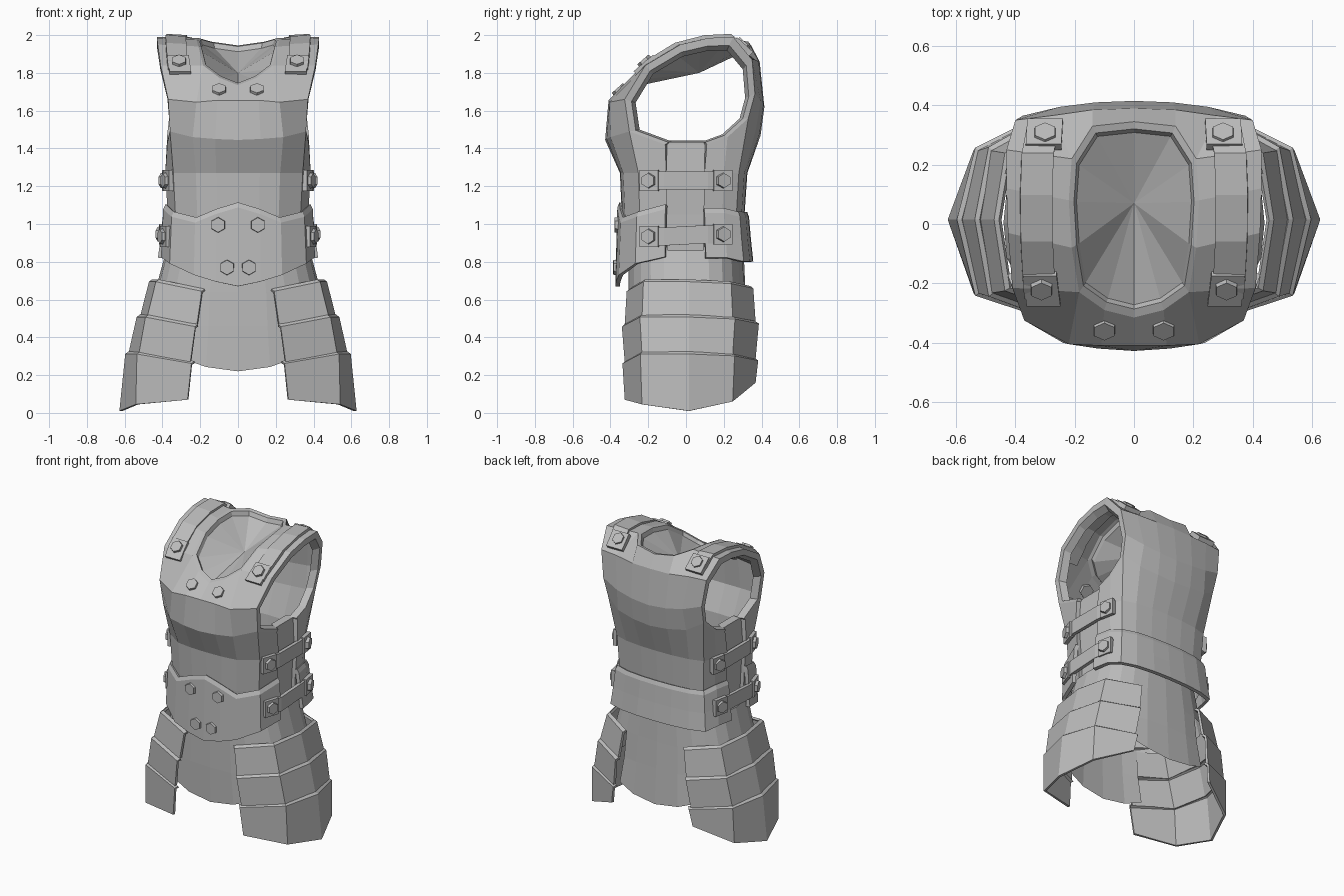
import bpy, bmesh, math
from mathutils import Vector

default_cube = bpy.data.objects.get("Cube")
if default_cube:
    bpy.data.objects.remove(default_cube)

steel = bpy.data.materials.new("grey_steel")
steel.use_nodes = True
steel.diffuse_color = (0.5, 0.5, 0.5, 1)
steel.node_tree.nodes["Principled BSDF"].inputs["Base Color"].default_value = steel.diffuse_color


def loft(bm, rows, closed=False):
    """Join neighbouring rows of points with quads."""
    grid = [[bm.verts.new(point) for point in row] for row in rows]
    count = len(rows[0])
    for lower, upper in zip(grid, grid[1:]):
        for i in range(count if closed else count - 1):
            j = (i + 1) % count
            bm.faces.new((lower[i], lower[j], upper[j], upper[i]))


def finish(bm, name, thickness=0):
    """Weld, orient, mirror and link the mesh as a flat shaded object."""
    bmesh.ops.remove_doubles(bm, verts=bm.verts, dist=0.0005)
    bmesh.ops.recalc_face_normals(bm, faces=bm.faces)
    mesh = bpy.data.meshes.new(name)
    bm.to_mesh(mesh)
    bm.free()
    mesh.materials.append(steel)
    part = bpy.data.objects.new(name, mesh)
    bpy.context.collection.objects.link(part)
    part.modifiers.new("mirror", "MIRROR").merge_threshold = 0.002
    if thickness:
        solid = part.modifiers.new("thickness", "SOLIDIFY")
        solid.thickness = thickness
        solid.offset = 0


def sheet(name, rows, thickness):
    bm = bmesh.new()
    loft(bm, rows)
    finish(bm, name, thickness)


# Half outline of the torso from front to back, with a recessed side gap
outline = [(0, -1), (.3, -.99), (.58, -.95), (.89, -.72), (1, -.3), (.93, -.3),
           (.93, .3), (1, .3), (.95, .62), (.86, .86), (.62, .95), (.31, .99), (0, 1)]


def ring(width, front, back, z):
    return [(x * width, y * (front if y < 0 else back), z) for x, y in outline]


# Control rows of the cuirass, all on the +x half
edge = [(0, -.428, 1.445), (.12, -.42, 1.45), (.24, -.4, 1.46), (.36, -.3, 1.49),
        (.375, -.11, 1.42), (.35, -.1, 1.42), (.35, .1, 1.42), (.375, .11, 1.42),
        (.375, .22, 1.46), (.365, .33, 1.56), (.26, .37, 1.5), (.13, .39, 1.48), (0, .395, 1.47)]
chest = [(0, -.41, 1.655), (.11, -.41, 1.655), (.22, -.405, 1.645), (.37, -.325, 1.66)]
neck = [(0, -.315, 1.735), (.1, -.29, 1.775), (.185, -.23, 1.84), (.21, -.08, 1.94),
        (.22, .08, 1.975), (.21, .22, 1.985), (.14, .33, 1.965), (0, .345, 1.945)]
arch = [(.41, -.215, 1.84), (.425, -.03, 1.95), (.43, .12, 1.985), (.43, .25, 1.99)]
shoulder_blade = [(.4, .35, 1.87), (.28, .365, 1.87), (.14, .385, 1.86), (0, .39, 1.86)]
upper_back = [(.375, .365, 1.69), (.25, .395, 1.65), (.13, .41, 1.63), (0, .415, 1.62)]

# Cuirass shell
bm = bmesh.new()
loft(bm, [ring(.365, .32, .3, .84), ring(.372, .34, .31, 1.05),
          ring(.385, .35, .325, 1.27), edge])
loft(bm, [edge[:4], chest])
loft(bm, [chest[:3], neck[:3]])
loft(bm, [[chest[2]] + neck[2:6] + [shoulder_blade[1]],
          [chest[3]] + arch + [shoulder_blade[0]]])
loft(bm, [neck[5:], shoulder_blade[1:]])
loft(bm, [shoulder_blade, upper_back, edge[9:]])

# Broad rolled rim of the arm hole
arm_hole = edge[3:10] + [upper_back[0], shoulder_blade[0]] + arch[::-1] + [chest[3]]


def shrink(points, centre, scale, shift):
    return [Vector(centre) + (Vector(p) - Vector(centre)) * scale + Vector(shift) for p in points]


def arm_ring(scale, inward):
    rim = shrink(arm_hole, (0, .04, 1.55), scale, (0, 0, 0))
    return [(p[0] - inward, q.y, q.z) for p, q in zip(arm_hole, rim)]


loft(bm, [arm_hole, arm_ring(.9, 0), arm_ring(.84, .045)], closed=True)

# Neck rim and the shallow lining inside it
lip = shrink(neck, (0, .04, 1.88), .92, (0, 0, 0))
lining = shrink(neck, (0, .04, 1.88), .88, (0, 0, -.025))
loft(bm, [neck, lip, lining, [(0, .07, 1.8)] * len(neck)])
bmesh.ops.dissolve_degenerate(bm, dist=0.0001, edges=bm.edges)
finish(bm, "cuirass")

# Belly and lower back plates, with a bevelled upper lip
front = ring(.385, .352, .32, 0)[:5]
top_line = (1.11, 1.075, 1.03, 1.06, 1.1)
low_line = (.67, .695, .73, .79, .825)
rows = [[(x * flare, y * flare, z - drop) for (x, y, _), z in zip(front, line)]
        for line, flare, drop in ((top_line, .97, 0), (top_line, 1, .025), (low_line, 1.03, 0))]
sheet("belly_plate", rows, .024)
back = ring(.385, .35, .322, 0)[7:]
rows = [[(x * flare, y * flare, z + (.02 if y < .2 else 0)) for x, y, _ in back]
        for z, flare in ((1.06, .97), (1.035, 1), (.92, 1.03), (.8, 1.07))]
sheet("lower_back_plate", rows, .024)

# Hip band all the way around, with a hanging skirt panel at front and back
rows = []
for width, depth, shift, z in ((.38, .305, 0, .86), (.44, .31, .005, .64),
                               (.46, .315, .01, .46), (.5, .32, .02, .22)):
    row = []
    for i in range(13):
        angle = math.pi * i / 12
        x = math.sin(angle) ** .8 * width if 0 < i < 12 else 0
        y = -math.copysign(abs(math.cos(angle)) ** .7, math.cos(angle)) * depth
        row.append((x, y + shift, z + (.8 * x * x if z < .3 else 0)))
    rows.append(row)
bm = bmesh.new()
loft(bm, rows[:2])
loft(bm, [row[:3] for row in rows[1:]])
loft(bm, [row[-3:] for row in rows[1:]])
finish(bm, "skirt")

# Three hip plates on each side, each lower one lapping over the one above
plan_y = (-.32, -.23, .015, .245, .365)
lift_top = (-.05, 0, 0, -.01, -.035)
lift_low = (-.035, 0, .005, 0, -.02)
lift_hem = (.04, .015, -.02, .03, .13)
tiers = [("upper", .69, .505, (.19, .43, .465), (.215, .475, .51), .96, .99, lift_low),
         ("middle", .503, .305, (.225, .485, .53), (.25, .52, .573), 1.04, .99, lift_low),
         ("lower", .308, .03, (.245, .53, .59), (.265, .535, .62), 1.03, .99, lift_hem)]
for label, top, low, wide_top, wide_low, deep_top, deep_low, lift in tiers:
    rows = []
    for z, (tip, corner, side), deep, rise in ((top, wide_top, deep_top, lift_top),
                                               (low, wide_low, deep_low, lift)):
        xs = (tip, corner, side, corner, tip + .04)
        rows.append([(x, y * deep, z + dz) for x, y, dz in zip(xs, plan_y, rise)])
    # Narrow bevel along the upper edge
    rows.insert(0, [(x - .014, y * .96, z + .01) for x, y, z in rows[0]])
    sheet(label + "_hip_plate", rows, .016)


def bolt(name, position, normal):
    """Six sided bolt head standing on a surface."""
    bm = bmesh.new()
    bmesh.ops.create_cone(bm, cap_ends=True, segments=6, radius1=.045, radius2=.039, depth=.04)
    turn = Vector(normal).to_track_quat("Z", "Y").to_matrix()
    bmesh.ops.rotate(bm, verts=bm.verts, matrix=turn)
    bmesh.ops.translate(bm, verts=bm.verts, vec=position)
    finish(bm, name)


def band(name, path, half_width, thickness):
    """Strap swept along a path, half_width being a vector across it."""
    across = Vector(half_width)
    sheet(name, [[Vector(p) - across, Vector(p) + across] for p in path], thickness)


# Shoulder straps with end plates
strap = [(.315, -.245, 1.815), (.32, -.21, 1.85), (.328, -.055, 1.945),
         (.33, .1, 1.985), (.325, .235, 1.992), (.305, .335, 1.905)]
band("shoulder_strap", strap, (.054, 0, .003), .024)
band("front_strap_plate", [(.305, -.268, 1.797), (.318, -.165, 1.884)], (.057, 0, 0), .03)
band("back_strap_plate", [(.305, .26, 1.978), (.3, .345, 1.9)], (.06, 0, 0), .03)
bolt("front_strap_bolt", (.312, -.215, 1.856), (0, -.66, .75))
bolt("back_strap_bolt", (.3, .3, 1.948), (0, .67, .74))

# Side straps with end plates that wrap round the corners
for label, z, grow, tilt in (("upper", 1.23, 0, 0), ("lower", .94, .016, .006)):
    path = [(.345 + grow, -.24, z - tilt), (.387 + grow, -.115, z - tilt),
            (.387 + grow, .115, z + tilt), (.362 + grow, .24, z + tilt)]
    band(label + "_side_strap", path, (0, 0, .048), .024)
    for end, inner in ((path[0], path[1]), (path[3], path[2])):
        a, b = Vector(end), Vector(inner)
        slope = math.copysign(.35, a.y)
        out = Vector((1, slope, 0)) * .009
        band(label + "_strap_plate", [a + out, a.lerp(b, .78) + out], (0, 0, .055), .024)
        bolt(label + "_strap_bolt", a.lerp(b, .4) + out * 2, (1, slope, 0))

# Bolts on the chest and belly
bolt("chest_bolt", (.1, -.35, 1.705), (0, -.66, .75))
bolt("upper_belly_bolt", (.105, -.358, .995), (.03, -1, 0))
bolt("lower_belly_bolt", (.058, -.365, .77), (.03, -1, 0))
